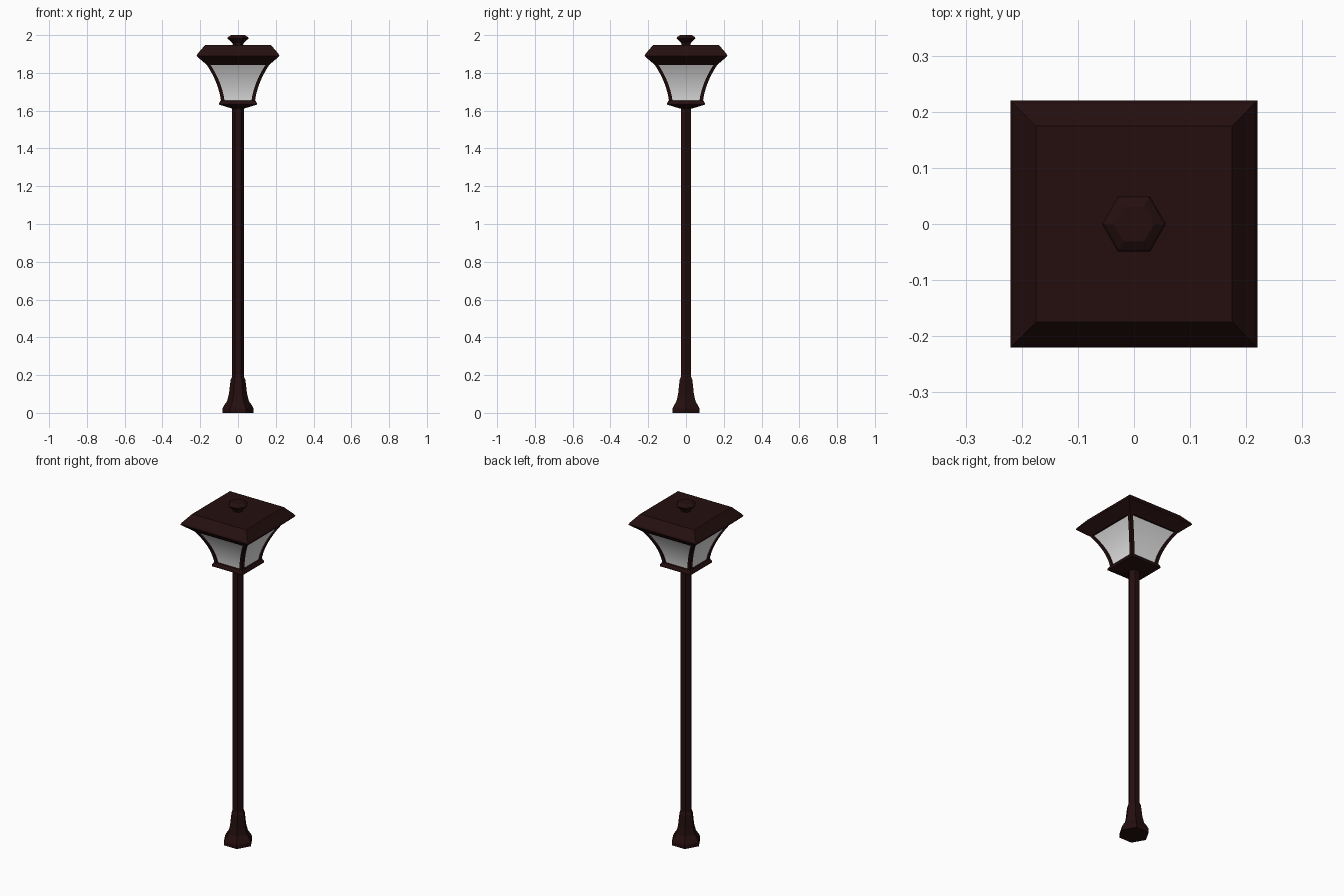
import bpy, bmesh, math

cube = bpy.data.objects.get("Cube")
if cube:
    bpy.data.objects.remove(cube, do_unlink=True)


def material(name, color):
    mat = bpy.data.materials.new(name)
    mat.use_nodes = True
    mat.diffuse_color = color
    bsdf = next(n for n in mat.node_tree.nodes if n.type == "BSDF_PRINCIPLED")
    bsdf.inputs["Base Color"].default_value = color
    bsdf.inputs["Roughness"].default_value = 0.6
    return mat


METAL = material("dark brown metal", (0.018, 0.0045, 0.0045, 1))
GLASS = material("white glass", (0.8, 0.8, 0.8, 1))


def loft(name, rings, mat, smooth=False):
    """Skin a list of equal-sized point rings and cap both ends."""
    bm = bmesh.new()
    loops = [[bm.verts.new(p) for p in ring] for ring in rings]
    n = len(loops[0])
    for low, high in zip(loops, loops[1:]):
        for i in range(n):
            j = (i + 1) % n
            bm.faces.new((low[i], low[j], high[j], high[i]))
    bm.faces.new(loops[0][::-1])
    bm.faces.new(loops[-1])
    bmesh.ops.recalc_face_normals(bm, faces=bm.faces)
    mesh = bpy.data.meshes.new(name)
    bm.to_mesh(mesh)
    bm.free()
    mesh.materials.append(mat)
    obj = bpy.data.objects.new(name, mesh)
    bpy.context.collection.objects.link(obj)
    if smooth:
        bpy.ops.object.select_all(action="DESELECT")
        obj.select_set(True)
        bpy.context.view_layer.objects.active = obj
        bpy.ops.object.shade_smooth_by_angle(angle=math.radians(35))
    return obj


def hexagon(r, z):
    return [(r * math.cos(k * math.pi / 3), r * math.sin(k * math.pi / 3), z)
            for k in range(6)]


def square(h, z, cx=0, cy=0):
    return [(cx - h, cy - h, z), (cx + h, cy - h, z),
            (cx + h, cy + h, z), (cx - h, cy + h, z)]


# Flared hexagonal foot and the post
foot = [(0.083, 0), (0.083, 0.022), (0.072, 0.042), (0.058, 0.062),
        (0.048, 0.1), (0.042, 0.15), (0.039, 0.175), (0.032, 0.19)]
loft("foot", [hexagon(r, z) for r, z in foot], METAL)
loft("post", [hexagon(0.032, z) for z in (0.17, 1.63)], METAL)

# Square tray under the lantern
tray = [(0.035, 1.612), (0.1, 1.632), (0.1, 1.64), (0.092, 1.655)]
loft("lantern_tray", [square(h, z) for h, z in tray], METAL)

# Curved outline of the lantern, flaring outward to the roof
Z0, Z1, STEPS = 1.65, 1.85, 10
outline = []
for k in range(STEPS + 1):
    t = k / STEPS
    outline.append((0.09 + 0.025 * t + 0.055 * t * t, Z0 + (Z1 - Z0) * t))

loft("lantern_glass", [square(h - 0.008, z) for h, z in outline], GLASS, True)

# Corner bars following the outline
BAR = 0.0095
for side, sx in (("left", 1), ("right", -1)):
    for end, sy in (("front", -1), ("back", 1)):
        rings = [square(BAR, z, sx * (h - BAR), sy * (h - BAR)) for h, z in outline]
        loft(f"corner_bar_{end}_{side}", rings, METAL, True)

# Bevelled square roof
roof = [(0.165, 1.842), (0.215, 1.885), (0.22, 1.89), (0.215, 1.9), (0.175, 1.947)]
loft("roof", [square(h, z) for h, z in roof], METAL)

# Hexagonal finial
finial = [(0.026, 1.945), (0.03, 1.958), (0.057, 1.983), (0.053, 1.99), (0.036, 2.0)]
loft("finial", [hexagon(r, z) for r, z in finial], METAL)
